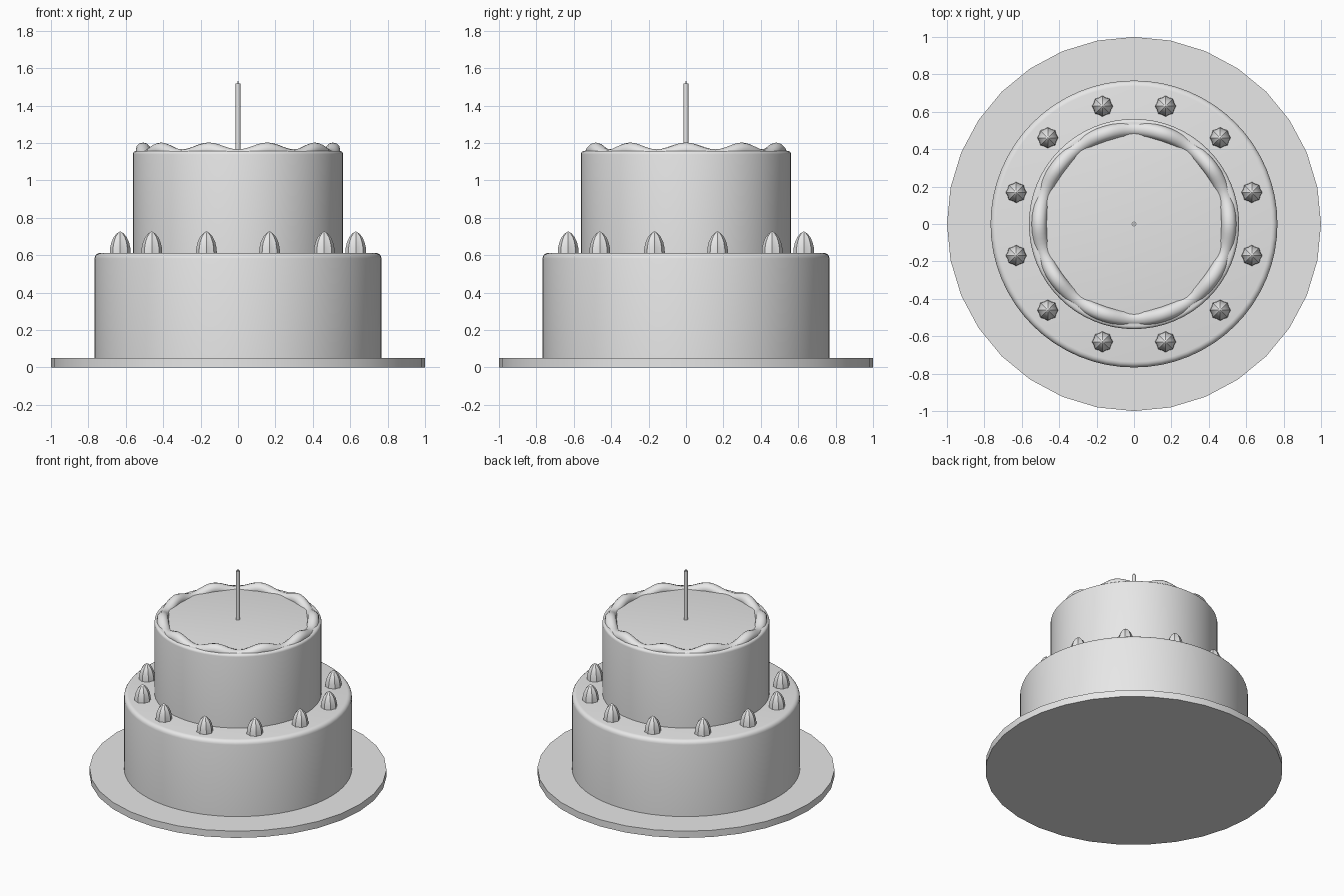
import bpy, math
from math import sin, cos, pi

cube = bpy.data.objects.get("Cube")
if cube:
    bpy.data.objects.remove(cube, do_unlink=True)

icing = bpy.data.materials.new("plain_grey")
icing.use_nodes = True
GREY = (0.8, 0.8, 0.8, 1)
icing.diffuse_color = GREY
icing.node_tree.nodes["Principled BSDF"].inputs["Base Color"].default_value = GREY


def finish(name, verts, faces, angle=35):
    """Make a mesh object, smooth shaded up to the given edge angle."""
    mesh = bpy.data.meshes.new(name)
    mesh.from_pydata(verts, [], faces)
    mesh.materials.append(icing)
    obj = bpy.data.objects.new(name, mesh)
    bpy.context.collection.objects.link(obj)
    bpy.ops.object.select_all(action='DESELECT')
    obj.select_set(True)
    bpy.context.view_layer.objects.active = obj
    bpy.ops.object.shade_smooth_by_angle(angle=math.radians(angle))
    return obj


def lathe(name, profile, sides, flute=1.0, angle=35):
    """Revolve (radius, height) points; flute pulls in every other column."""
    verts, faces = [], []
    for r, z in profile:
        for i in range(sides):
            a = 2 * pi * i / sides
            k = r * (flute if i % 2 else 1)
            verts.append((k * cos(a), k * sin(a), z))
    for j in range(len(profile) - 1):
        for i in range(sides):
            n = (i + 1) % sides
            a, b = j * sides, (j + 1) * sides
            faces.append((a + i, a + n, b + n, b + i))
    faces.append(tuple(reversed(range(sides))))
    faces.append(tuple(range(len(verts) - sides, len(verts))))
    return finish(name, verts, faces, angle)


def tier(name, radius, bottom, top, bevel):
    """Cylinder with a rounded top rim."""
    rim = [(radius - bevel + bevel * cos(t * pi / 8),
            top - bevel + bevel * sin(t * pi / 8)) for t in range(5)]
    return lathe(name, [(radius, bottom)] + rim, 64)


# Plate and cake tiers
lathe("plate", [(1, 0), (1, 0.05)], 32, angle=30)
tier("lower_tier", 0.767, 0.05, 0.612, 0.03)
tier("upper_tier", 0.562, 0.6, 1.157, 0.018)

# Wavy icing rope around the top rim
STEPS, SIDES, WAVES = 120, 12, 10
verts, faces = [], []
for i in range(STEPS):
    a = 2 * pi * i / STEPS
    mid = 1.144 + 0.018 * cos(WAVES * a)
    for j in range(SIDES):
        t = 2 * pi * j / SIDES
        r = 0.507 + 0.04 * cos(t)
        verts.append((r * cos(a), r * sin(a), mid + 0.04 * sin(t)))
        m, n = (i + 1) % STEPS, (j + 1) % SIDES
        faces.append((i * SIDES + j, m * SIDES + j, m * SIDES + n, i * SIDES + n))
finish("icing_rope", verts, faces, 60)

# Ring of piped cream dollops
drop = [(0.056, 0), (0.054, 0.03), (0.047, 0.06), (0.034, 0.088),
        (0.017, 0.107), (0.002, 0.117)]
for k in range(12):
    a = math.radians(15 + 30 * k)
    dollop = lathe(f"cream_dollop_{k + 1}", drop, 16, 0.88, 20)
    dollop.location = (0.652 * cos(a), 0.652 * sin(a), 0.61)

# Candle with wick
lathe("candle", [(0.013, 1.15), (0.013, 1.518)], 12)
lathe("wick", [(0.004, 1.515), (0.004, 1.53)], 6)
